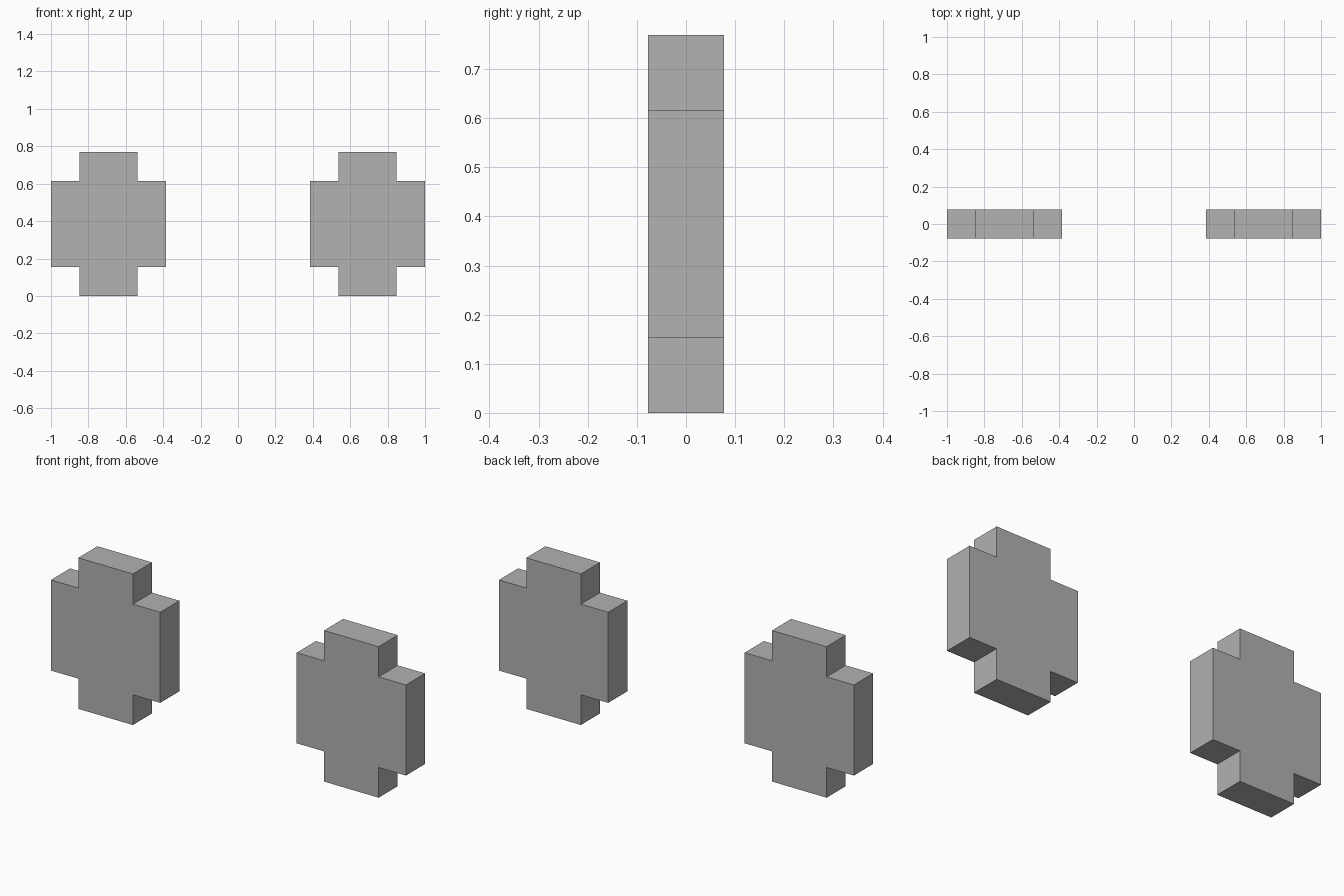
import bpy
import bmesh

cube = bpy.data.objects.get("Cube")
if cube:
    bpy.data.objects.remove(cube, do_unlink=True)

U = 1 / 13  # grid unit of the blocky design

# Single plain grey
grey = bpy.data.materials.new("plain_grey")
grey.use_nodes = True
colour = (0.445, 0.445, 0.445, 1)
grey.diffuse_color = colour
grey.node_tree.nodes["Principled BSDF"].inputs["Base Color"].default_value = colour

# Stepped cross outline (x, z) in grid units, around the plate centre
OUTLINE = [(-2, -5), (2, -5), (2, -3), (4, -3), (4, 3), (2, 3),
           (2, 5), (-2, 5), (-2, 3), (-4, 3), (-4, -3), (-2, -3)]


def make_plate(name, x):
    """Extrude the outline into a flat-sided plate standing on the ground."""
    bm = bmesh.new()
    face = bm.faces.new([bm.verts.new((px * U, -U, pz * U)) for px, pz in OUTLINE])
    ext = bmesh.ops.extrude_face_region(bm, geom=[face], use_keep_orig=True)
    verts = [g for g in ext["geom"] if isinstance(g, bmesh.types.BMVert)]
    bmesh.ops.translate(bm, verts=verts, vec=(0, 2 * U, 0))
    bmesh.ops.recalc_face_normals(bm, faces=bm.faces)
    mesh = bpy.data.meshes.new(name)
    bm.to_mesh(mesh)
    bm.free()
    mesh.materials.append(grey)
    obj = bpy.data.objects.new(name, mesh)
    obj.location = (x, 0, 5 * U)
    bpy.context.collection.objects.link(obj)


# Matching pair, one on each side
for side, sign in (("left", 1), ("right", -1)):
    make_plate(side + "_cross_plate", sign * 9 * U)
